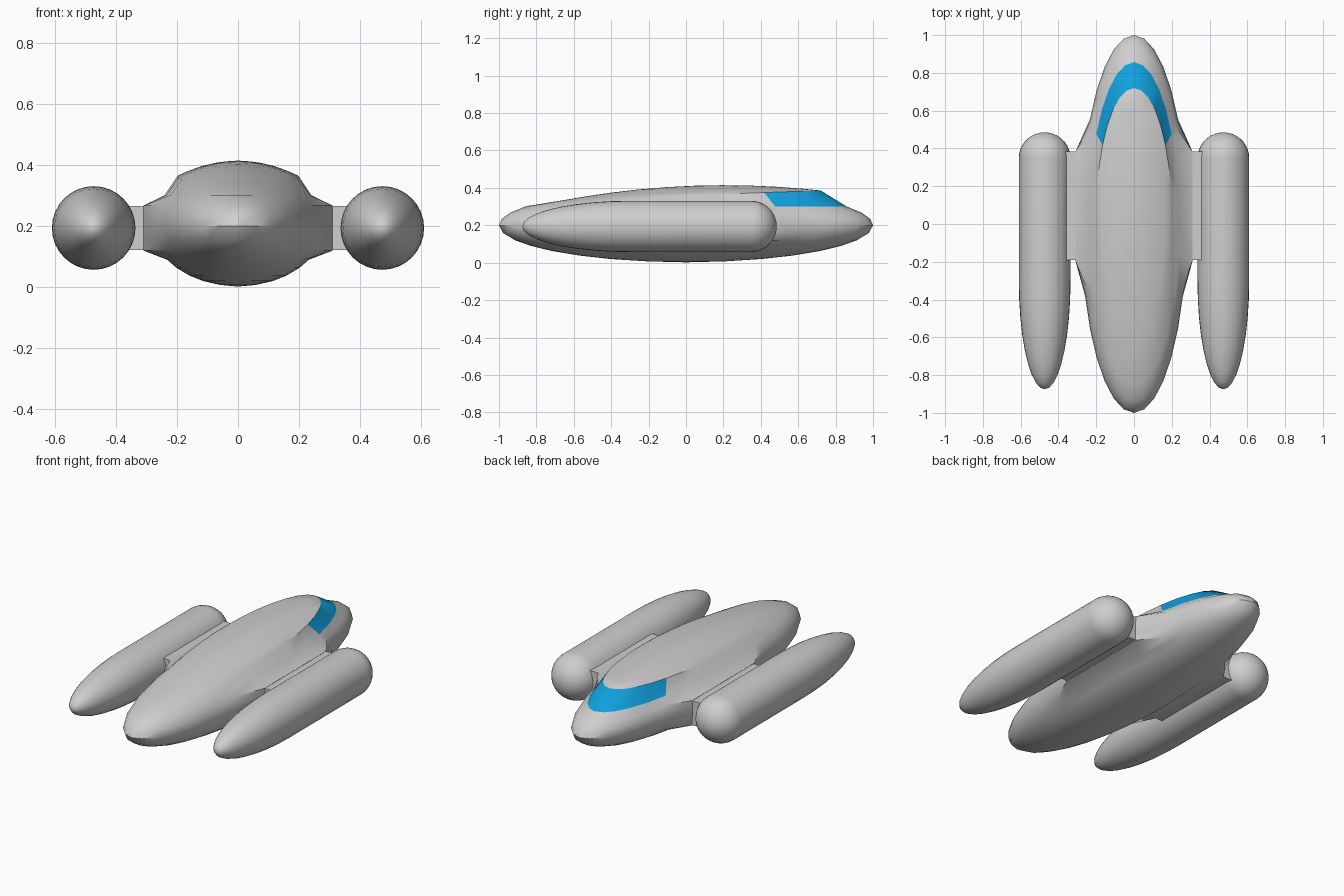
import bpy, bmesh, math

if "Cube" in bpy.data.objects:
    bpy.data.objects.remove(bpy.data.objects["Cube"])

def material(name, rgb):
    m = bpy.data.materials.new(name)
    m.diffuse_color = (*rgb, 1)
    m.use_nodes = True
    m.node_tree.nodes["Principled BSDF"].inputs["Base Color"].default_value = m.diffuse_color
    return m

GREY = material("hull grey", (0.62, 0.62, 0.62))
BLUE = material("window blue", (0.005, 0.36, 0.74))

def finish(bm, name, mats, angle=35):
    bmesh.ops.recalc_face_normals(bm, faces=bm.faces)
    me = bpy.data.meshes.new(name)
    bm.to_mesh(me)
    bm.free()
    ob = bpy.data.objects.new(name, me)
    bpy.context.collection.objects.link(ob)
    for m in mats:
        me.materials.append(m)
    bpy.ops.object.select_all(action='DESELECT')
    ob.select_set(True)
    bpy.context.view_layer.objects.active = ob
    bpy.ops.object.shade_smooth_by_angle(angle=math.radians(angle))
    return ob

def loft(bm, rings, start, end):
    """Skin rings of points, closing both ends on a tip; returns face bands."""
    loops = [[bm.verts.new(p) for p in r] for r in rings]
    n = len(loops[0])
    bands = []
    for a, b in zip(loops, loops[1:]):
        bands.append([bm.faces.new((a[i], a[(i + 1) % n], b[(i + 1) % n], b[i]))
                      for i in range(n)])
    for loop, tip in ((loops[0], start), (loops[-1], end)):
        v = bm.verts.new(tip)
        for i in range(n):
            bm.faces.new((loop[i], loop[(i + 1) % n], v))
    return bands

# Hull: stacked elliptical slices, bulged at the pylons, with a raised roof
N = 32
angles = [2 * math.pi * i / N for i in range(N)]
rings = []
for lat in (-78, -66, -55, -44, -34, -24, -12, 0, 10, 20, 31):
    s, c = math.sin(math.radians(lat)), math.cos(math.radians(lat))
    ring = []
    for a in angles:
        x, y = 0.28 * c * math.cos(a), c * math.sin(a)
        if -25 < lat < 21 and -0.2 < math.sin(a) < 0.4:
            x, y = math.copysign(0.31, x), math.sin(a)
        ring.append((x, y, 0.2 + 0.197 * s))
    rings.append(ring)
sill = len(rings) - 1

def roof_point(f, a):
    y = 0.04 + 0.68 * f * math.sin(a)
    return (0.2 * f * math.cos(a), y, 0.36 + 0.036 * y + 0.05 * (1 - f * f))

for f in (1, 0.85, 0.65, 0.45, 0.22):
    rings.append([roof_point(f, a) for a in angles])

bm = bmesh.new()
bands = loft(bm, rings, (0, 0, 0.002), roof_point(0, 0))
# Wraparound window: the front part of the band between sill and roof
for i, face in enumerate(bands[sill]):
    if 3 <= i < N // 2 - 3:
        face.material_index = 1
finish(bm, "hull", [GREY, BLUE])

# Nacelles (round nose, long tapered tail) and the pylons that hold them
R, CX, CZ = 0.137, 0.473, 0.194
profile = [(-0.3 - 0.575 * math.cos(math.radians(t)), R * math.sin(math.radians(t)))
           for t in range(10, 91, 10)]
profile += [(0.348 + R * math.sin(math.radians(t)), R * math.cos(math.radians(t)))
            for t in range(0, 81, 10)]

for side, label in ((-1, "left"), (1, "right")):
    bm = bmesh.new()
    loft(bm, [[(side * CX + r * math.cos(a), y, CZ + r * math.sin(a)) for a in angles]
              for y, r in profile],
         (side * CX, -0.875, CZ), (side * CX, 0.485, CZ))
    finish(bm, label + "_nacelle", [GREY])

    bm = bmesh.new()
    bmesh.ops.create_cube(bm, size=1)
    bmesh.ops.scale(bm, vec=(0.17, 0.575, 0.145), verts=bm.verts)
    bmesh.ops.translate(bm, vec=(side * 0.365, 0.096, 0.1935), verts=bm.verts)
    finish(bm, label + "_pylon", [GREY])
